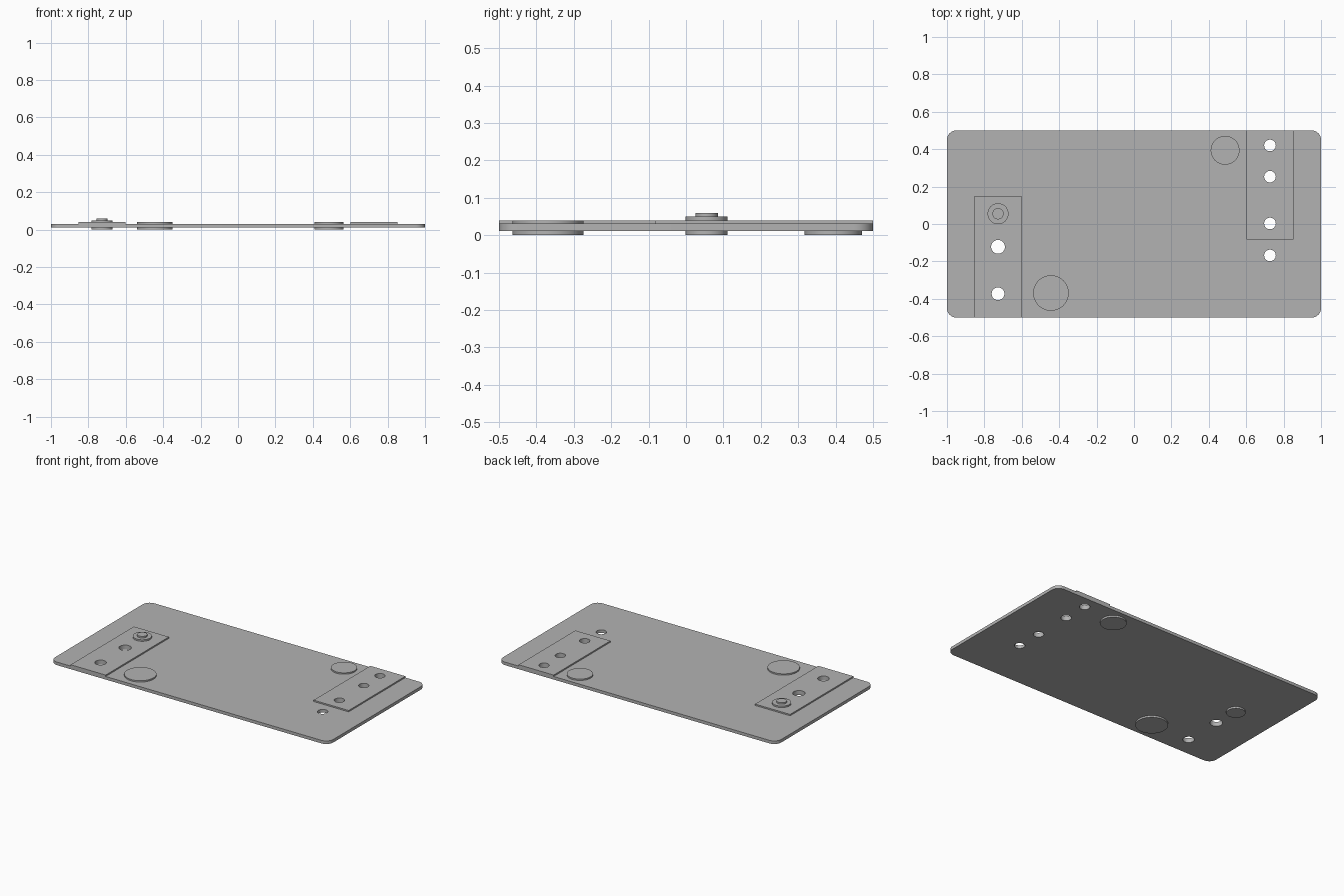
import bpy
import bmesh
import math

if "Cube" in bpy.data.objects:
    bpy.data.objects.remove(bpy.data.objects["Cube"])

grey = bpy.data.materials.new("plain grey")
grey.diffuse_color = (0.45, 0.45, 0.45, 1)
grey.use_nodes = True
grey.node_tree.nodes["Principled BSDF"].inputs["Base Color"].default_value = grey.diffuse_color

PLATE_Z, PLATE_TOP, PAD_TOP = 0.011, 0.031, 0.04


def prism(name, points, z0, z1):
    """Extrude a flat outline from z0 up to z1."""
    bm = bmesh.new()
    face = bm.faces.new([bm.verts.new((x, y, z0)) for x, y in points])
    top = bmesh.ops.extrude_face_region(bm, geom=[face])["geom"]
    bmesh.ops.translate(bm, vec=(0, 0, z1 - z0),
                        verts=[v for v in top if isinstance(v, bmesh.types.BMVert)])
    bmesh.ops.recalc_face_normals(bm, faces=bm.faces)
    mesh = bpy.data.meshes.new(name)
    bm.to_mesh(mesh)
    bm.free()
    mesh.materials.append(grey)
    obj = bpy.data.objects.new(name, mesh)
    bpy.context.collection.objects.link(obj)
    return obj


def arc(cx, cy, r, start, sweep, n):
    return [(cx + r * math.cos(start + sweep * i / n),
             cy + r * math.sin(start + sweep * i / n)) for i in range(n + 1)]


def disc(name, x, y, r, z0, z1, n=48):
    return prism(name, arc(x, y, r, 0, math.tau, n)[:-1], z0, z1)


def smooth(obj):
    bpy.ops.object.select_all(action='DESELECT')
    bpy.context.view_layer.objects.active = obj
    obj.select_set(True)
    bpy.ops.object.shade_smooth_by_angle(angle=math.radians(30))


def drill(obj, holes):
    """Cut round through-holes, then bake the result."""
    cutters = [disc("hole_cutter", x, y, r, -0.1, 0.2, 32) for x, y, r in holes]
    for cutter in cutters:
        mod = obj.modifiers.new("hole", 'BOOLEAN')
        mod.operation = 'DIFFERENCE'
        mod.solver = 'EXACT'
        mod.object = cutter
    bpy.context.view_layer.update()
    graph = bpy.context.evaluated_depsgraph_get()
    baked = bpy.data.meshes.new_from_object(obj.evaluated_get(graph))
    obj.modifiers.clear()
    obj.data = baked
    for cutter in cutters:
        bpy.data.objects.remove(cutter)


def rect(x0, x1, y0, y1):
    return [(x0, y0), (x1, y0), (x1, y1), (x0, y1)]


left_holes = [(-0.727, -0.122, 0.037), (-0.727, -0.373, 0.034)]
right_holes = [(0.727, y, 0.031) for y in (0.42, 0.253, 0.003, -0.168)]

# Base plate with rounded corners
R = 0.05
outline = []
for i, (sx, sy) in enumerate([(1, 1), (-1, 1), (-1, -1), (1, -1)]):
    outline += arc(sx * (1 - R), sy * (0.5 - R), R, i * math.pi / 2, math.pi / 2, 10)
plate = prism("base_plate", outline, PLATE_Z, PLATE_TOP)
drill(plate, left_holes + right_holes)

# Raised rectangular pads
left_pad = prism("left_pad", rect(-0.854, -0.602, -0.5, 0.15), PLATE_TOP, PAD_TOP)
drill(left_pad, left_holes)
right_pad = prism("right_pad", rect(0.602, 0.854, -0.083, 0.5), PLATE_TOP, PAD_TOP)
drill(right_pad, right_holes[:3])

# Round plugs through the plate, and the stepped pin
parts = [
    plate, left_pad, right_pad,
    disc("large_plug", -0.444, -0.369, 0.095, 0, PAD_TOP),
    disc("small_plug", 0.487, 0.394, 0.077, 0, PAD_TOP),
    disc("pin_collar", -0.727, 0.055, 0.056, 0, 0.05),
    disc("pin_tip", -0.727, 0.055, 0.03, 0.05, 0.06),
]
for part in parts:
    smooth(part)
